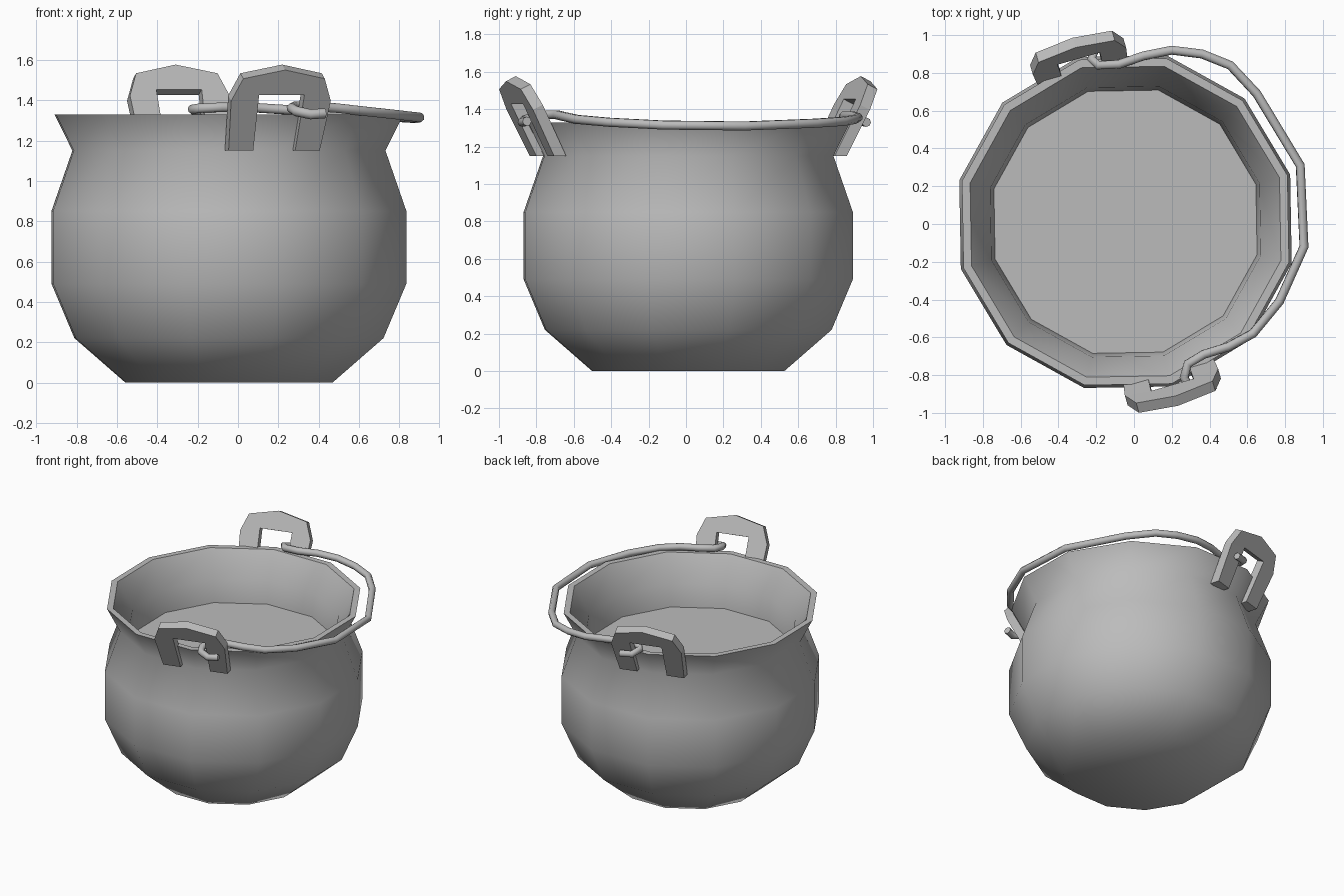
import bpy, bmesh, math
from mathutils import Vector

cube = bpy.data.objects.get("Cube")
if cube:
    bpy.data.objects.remove(cube, do_unlink=True)

CENTRE = Vector((-0.045, 0.012, 0))
SIDES = 12
HANDLE_ANGLE = math.radians(-74)

iron = bpy.data.materials.new("grey_iron")
iron.use_nodes = True
colour = (0.5, 0.5, 0.5, 1)
iron.diffuse_color = colour
iron.node_tree.nodes["Principled BSDF"].inputs["Base Color"].default_value = colour


def add_object(name, data):
    obj = bpy.data.objects.new(name, data)
    bpy.context.collection.objects.link(obj)
    data.materials.append(iron)
    return obj


def finish(name, bm):
    bmesh.ops.recalc_face_normals(bm, faces=bm.faces)
    mesh = bpy.data.meshes.new(name)
    bm.to_mesh(mesh)
    bm.free()
    return add_object(name, mesh)


def smooth(obj, degrees):
    bpy.ops.object.select_all(action='DESELECT')
    obj.select_set(True)
    bpy.context.view_layer.objects.active = obj
    bpy.ops.object.shade_smooth_by_angle(angle=math.radians(degrees))


# Pot: a (radius, height) profile from the base, over the rim, to the inner floor
profile = [(0.53, 0), (0.79, 0.22), (0.907, 0.49), (0.907, 0.85), (0.80, 1.15),
           (0.892, 1.33), (0.848, 1.33), (0.738, 1.14), (0.718, 0.97)]
bm = bmesh.new()
rings = []
for radius, z in profile:
    ring = []
    for i in range(SIDES):
        a = HANDLE_ANGLE + math.tau * i / SIDES
        ring.append(bm.verts.new(CENTRE + Vector((radius * math.cos(a), radius * math.sin(a), z))))
    rings.append(ring)
for low, high in zip(rings, rings[1:]):
    for i in range(SIDES):
        j = (i + 1) % SIDES
        bm.faces.new((low[i], low[j], high[j], high[i]))
bm.faces.new(rings[0])
bm.faces.new(rings[-1])
pot = finish("pot", bm)
smooth(pot, 50)

# Handles: angular arches leaning outward from the neck
FOOT = 1.15
half_outer = [(0.235, FOOT), (0.257, 1.41), (0.21, 1.52)]
half_inner = [(0.108, FOOT), (0.117, 1.44)]
outer = half_outer + [(0, 1.563)] + [(-u, z) for u, z in reversed(half_outer)]
inner = [(-u, z) for u, z in half_inner] + half_inner[::-1]


def make_handle(name, angle):
    radial = Vector((math.cos(angle), math.sin(angle), 0))
    tangent = Vector((-math.sin(angle), math.cos(angle), 0))
    up = Vector((0, 0, 1))
    lean_normal = (radial - up * 0.5).normalized()
    bm = bmesh.new()
    sides = []
    for sign in (-1, 1):
        verts = []
        for u, z in outer + inner:
            r = 0.78 + 0.5 * (z - FOOT)
            offset = radial * 0.034 if z == FOOT else lean_normal * 0.03
            verts.append(bm.verts.new(CENTRE + radial * r + tangent * u + up * z + offset * sign))
        sides.append(verts)
    back, front = sides
    n = len(back)
    # Front and back: two legs, two corners and the top bar
    panels = [(0, 1, 9, 10), (1, 2, 9), (2, 3, 9), (3, 8, 9),
              (3, 4, 8), (4, 5, 8), (5, 6, 7, 8)]
    for verts in sides:
        for panel in panels:
            bm.faces.new([verts[k] for k in panel])
    for i in range(n):
        j = (i + 1) % n
        bm.faces.new((back[i], back[j], front[j], front[i]))
    finish(name, bm)


make_handle("front_handle", HANDLE_ANGLE)
make_handle("back_handle", HANDLE_ANGLE + math.pi)

# Bail: a round rod resting beside the rim, hooked around one leg of each handle
path = [(0.43, -0.85, 1.335), (0.36, -0.875, 1.33), (0.29, -0.86, 1.345), (0.265, -0.81, 1.36),
        (0.285, -0.74, 1.37), (0.37, -0.69, 1.37), (0.50, -0.65, 1.36), (0.63, -0.58, 1.345),
        (0.77, -0.41, 1.33), (0.90, -0.12, 1.315), (0.88, 0.31, 1.31), (0.65, 0.69, 1.325),
        (0.51, 0.84, 1.335), (0.36, 0.90, 1.345), (0.20, 0.92, 1.355), (0.05, 0.89, 1.365),
        (-0.08, 0.845, 1.365), (-0.19, 0.84, 1.36), (-0.225, 0.875, 1.355),
        (-0.20, 0.94, 1.335), (-0.12, 0.965, 1.33)]
curve = bpy.data.curves.new("bail", 'CURVE')
curve.dimensions = '3D'
curve.bevel_depth = 0.025
curve.bevel_resolution = 2
curve.use_fill_caps = True
spline = curve.splines.new('POLY')
spline.points.add(len(path) - 1)
for point, co in zip(spline.points, path):
    point.co = (*co, 1)
spline.use_smooth = True
add_object("bail", curve)
